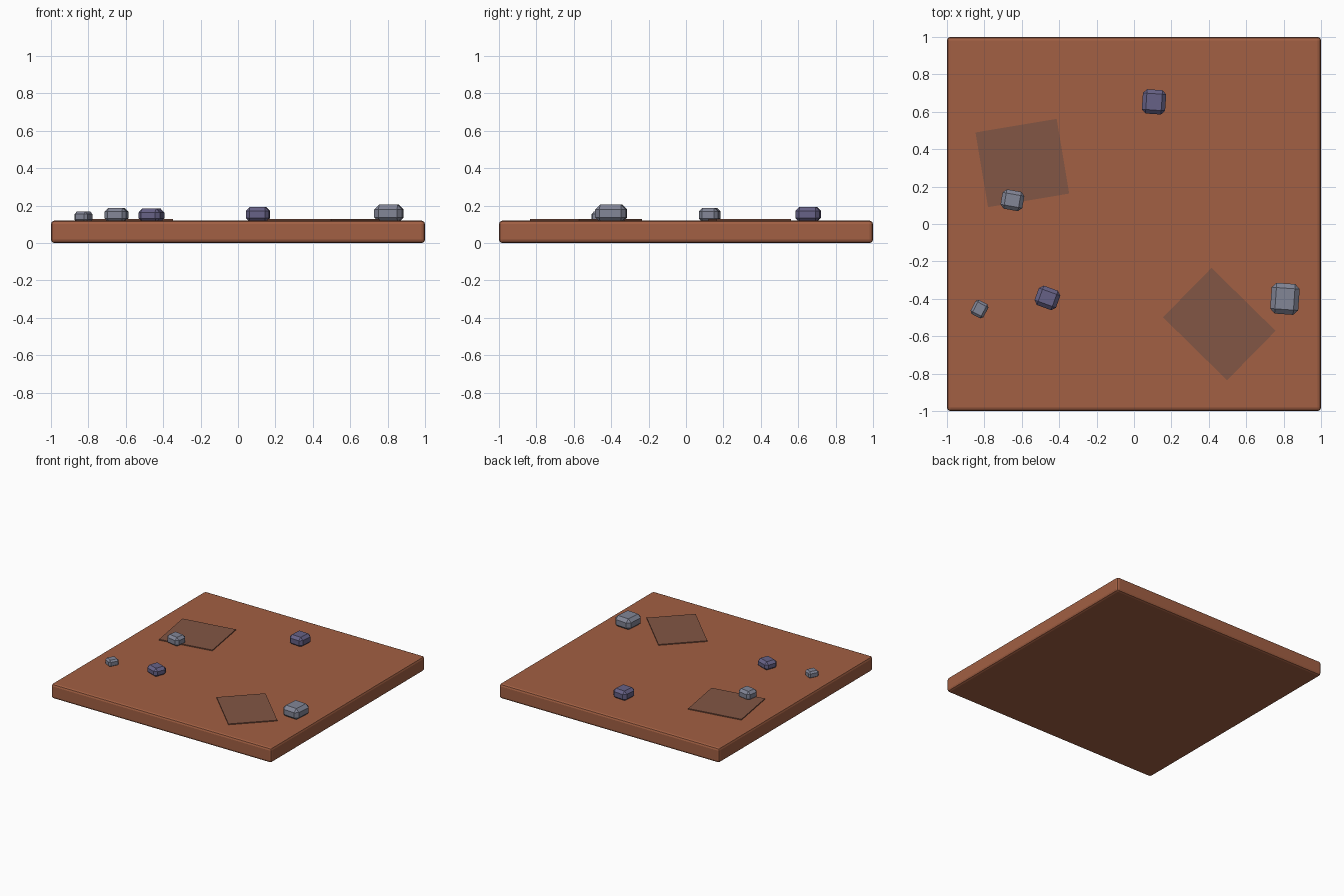
import bpy
from math import radians

cube = bpy.data.objects.get("Cube")
if cube:
    bpy.data.objects.remove(cube, do_unlink=True)


def material(name, rgb):
    mat = bpy.data.materials.new(name)
    mat.use_nodes = True
    colour = (*rgb, 1)
    mat.diffuse_color = colour
    bsdf = mat.node_tree.nodes["Principled BSDF"]
    bsdf.inputs["Base Color"].default_value = colour
    bsdf.inputs["Roughness"].default_value = 0.9
    return mat


clay = material("red clay", (0.36, 0.115, 0.056))
dark_soil = material("dark soil", (0.225, 0.092, 0.058))
grey = material("grey stone", (0.225, 0.237, 0.307))
purple = material("purple stone", (0.134, 0.12, 0.238))


def box(name, size, location, mat, turn=0, tilt=0, bevel=0, segments=1):
    """Box with baked size, turned about z, with optional bevelled edges."""
    bpy.ops.mesh.primitive_cube_add(size=1, location=location)
    obj = bpy.context.object
    obj.name = name
    obj.scale = size
    bpy.ops.object.transform_apply(location=False, rotation=False, scale=True)
    obj.rotation_euler = (radians(tilt), 0, radians(turn))
    obj.data.materials.append(mat)
    if bevel:
        mod = obj.modifiers.new("Bevel", 'BEVEL')
        mod.width = bevel
        mod.segments = segments
    return obj


# Ground slab
TOP = 0.12
box("ground_slab", (2, 2, TOP), (0, 0, TOP / 2), clay, bevel=0.018, segments=2)

# Thin soil patches lying on the slab
box("soil_patch_back", (0.44, 0.405, 0.009), (-0.597, 0.326, TOP + 0.003), dark_soil, 9.5)
box("soil_patch_front", (0.48, 0.37, 0.009), (0.456, -0.535, TOP + 0.003), dark_soil, -44.5)

# Chamfered stones: name, x, y, width, depth, top height, turn, material
stones = [
    ("stone_right", 0.807, -0.4, 0.15, 0.165, 0.205, -4, grey),
    ("stone_back", 0.107, 0.653, 0.125, 0.13, 0.194, -4, purple),
    ("stone_on_patch", -0.65, 0.127, 0.118, 0.105, 0.188, -10, grey),
    ("stone_front", -0.463, -0.395, 0.122, 0.11, 0.184, -20, purple),
    ("stone_small", -0.826, -0.455, 0.077, 0.085, 0.168, -28, grey),
]
for name, x, y, width, depth, top, turn, mat in stones:
    base = TOP - 0.008
    box(name, (width, depth, top - base), (x, y, (top + base) / 2), mat, turn,
        bevel=width * 0.17)
